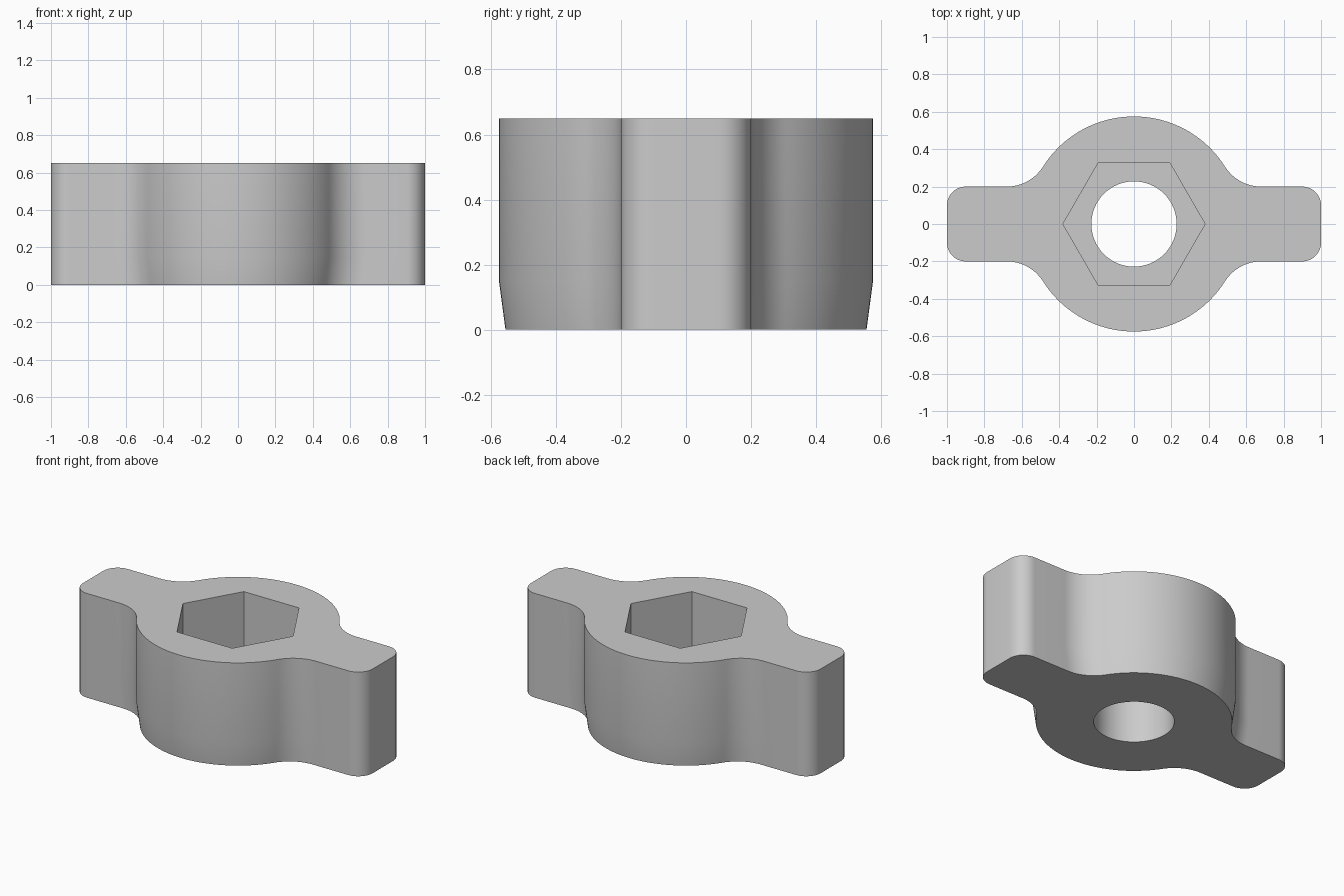
import bpy
import bmesh
from math import cos, sin, pi, sqrt, atan2, radians

cube = bpy.data.objects.get("Cube")
if cube:
    bpy.data.objects.remove(cube, do_unlink=True)

HEIGHT, TAPER_TOP, POCKET_FLOOR = 0.65, 0.15, 0.27
HUB, HUB_BASE, WING = 0.575, 0.555, 0.2
FILLET, CORNER = 0.23, 0.1


def arc(cx, cy, r, start, end, steps):
    angles = [start + (end - start) * i / steps for i in range(steps + 1)]
    return [(cx + r * cos(a), cy + r * sin(a)) for a in angles]


def outline(hub):
    """Round hub blended into two rounded wings, built from one quadrant."""
    fy = WING + FILLET
    fx = sqrt((hub + FILLET) ** 2 - fy ** 2)
    a = atan2(fy, fx)
    quarter = arc(1 - CORNER, WING - CORNER, CORNER, 0, pi / 2, 10)
    quarter += arc(fx, fy, FILLET, -pi / 2, a - pi, 14)
    quarter += arc(0, 0, hub, a, pi / 2, 24)[1:]
    half = quarter + [(-x, y) for x, y in reversed(quarter[:-1])]
    return half + [(-x, -y) for x, y in half]


def ring(bm, points, z):
    verts = [bm.verts.new((x, y, z)) for x, y in points]
    for i, v in enumerate(verts):
        bm.edges.new((verts[i - 1], v))
    return verts


def wall(bm, low, high):
    for i in range(len(low)):
        bm.faces.new((low[i - 1], low[i], high[i], high[i - 1]))


def cap(bm, outer, inner):
    edges = [bm.edges.get((loop[i - 1], loop[i]))
             for loop in (outer, inner) for i in range(len(loop))]
    bmesh.ops.triangle_fill(bm, edges=edges, use_beauty=True)


bm = bmesh.new()

# Outer wall, with the hub narrowing towards the base
base = ring(bm, outline(HUB_BASE), 0)
waist = ring(bm, outline(HUB), TAPER_TOP)
top = ring(bm, outline(HUB), HEIGHT)
wall(bm, base, waist)
wall(bm, waist, top)

# Hexagonal nut pocket
hexagon = arc(0, 0, 0.38, 0, 2 * pi, 6)[:-1]
pocket_floor = ring(bm, hexagon, POCKET_FLOOR)
pocket_rim = ring(bm, hexagon, HEIGHT)
wall(bm, pocket_floor, pocket_rim)

# Round bolt hole
circle = arc(0, 0, 0.228, 0, 2 * pi, 64)[:-1]
hole_base = ring(bm, circle, 0)
hole_top = ring(bm, circle, POCKET_FLOOR)
wall(bm, hole_base, hole_top)

# Flat faces joining the walls
cap(bm, top, pocket_rim)
cap(bm, pocket_floor, hole_top)
cap(bm, base, hole_base)
bmesh.ops.recalc_face_normals(bm, faces=bm.faces)

mesh = bpy.data.meshes.new("wing_knob")
bm.to_mesh(mesh)
bm.free()
knob = bpy.data.objects.new("wing_knob", mesh)
bpy.context.collection.objects.link(knob)

# Plain grey
grey = bpy.data.materials.new("light_grey")
grey.use_nodes = True
colour = (0.6, 0.6, 0.6, 1)
grey.diffuse_color = colour
grey.node_tree.nodes["Principled BSDF"].inputs["Base Color"].default_value = colour
mesh.materials.append(grey)

bpy.ops.object.select_all(action="DESELECT")
knob.select_set(True)
bpy.context.view_layer.objects.active = knob
bpy.ops.object.shade_smooth_by_angle(angle=radians(30))
